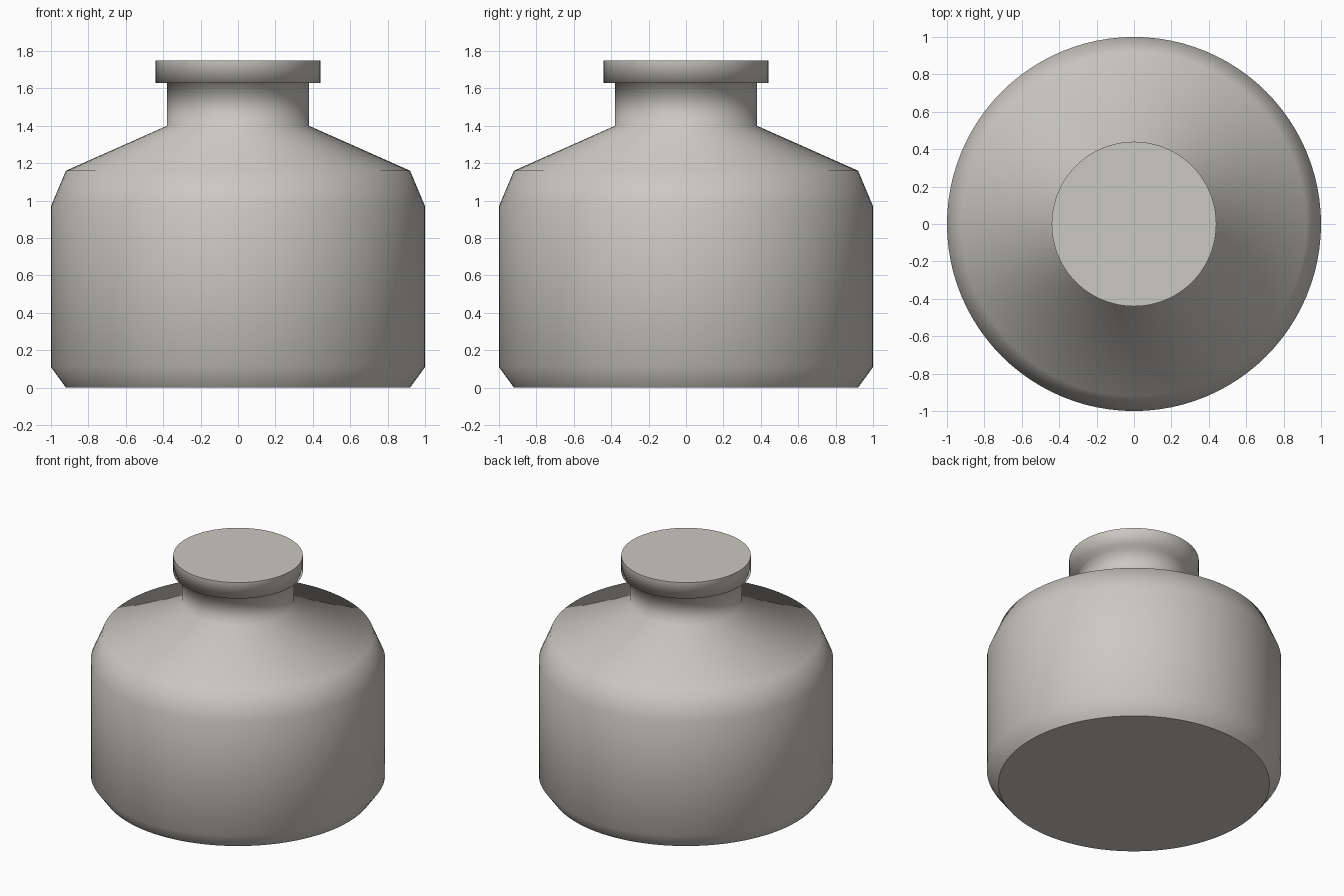
import bpy, bmesh, math

if "Cube" in bpy.data.objects:
    bpy.data.objects.remove(bpy.data.objects["Cube"])

SEGMENTS = 96

# Silhouette of the bottle: (radius, height) from base to lip
profile = [(0.92, 0.0), (1.0, 0.11), (1.0, 0.97), (0.92, 1.16),
           (0.38, 1.40), (0.38, 1.63), (0.44, 1.63), (0.44, 1.75)]

mat = bpy.data.materials.new("warm_grey")
mat.diffuse_color = (0.60, 0.58, 0.545, 1.0)
mat.use_nodes = True
mat.node_tree.nodes["Principled BSDF"].inputs["Base Color"].default_value = mat.diffuse_color


def lathe(name, points):
    """Revolve a profile around z and close both ends with flat caps."""
    bm = bmesh.new()
    rings = []
    for r, z in points:
        rings.append([bm.verts.new((r * math.cos(2 * math.pi * i / SEGMENTS),
                                    r * math.sin(2 * math.pi * i / SEGMENTS), z))
                      for i in range(SEGMENTS)])
    for lower, upper in zip(rings, rings[1:]):
        for i in range(SEGMENTS):
            j = (i + 1) % SEGMENTS
            bm.faces.new((lower[i], lower[j], upper[j], upper[i])).smooth = True
    # flat caps with crisp rims
    for cap in (bm.faces.new(rings[0][::-1]), bm.faces.new(rings[-1])):
        cap.smooth = False
        for edge in cap.edges:
            edge.smooth = False
    mesh = bpy.data.meshes.new(name)
    bm.to_mesh(mesh)
    bm.free()
    mesh.materials.append(mat)
    obj = bpy.data.objects.new(name, mesh)
    bpy.context.collection.objects.link(obj)
    return obj


# Squat bottle: chamfered body, sloped shoulder, neck and closed lip
lathe("bottle", profile)
